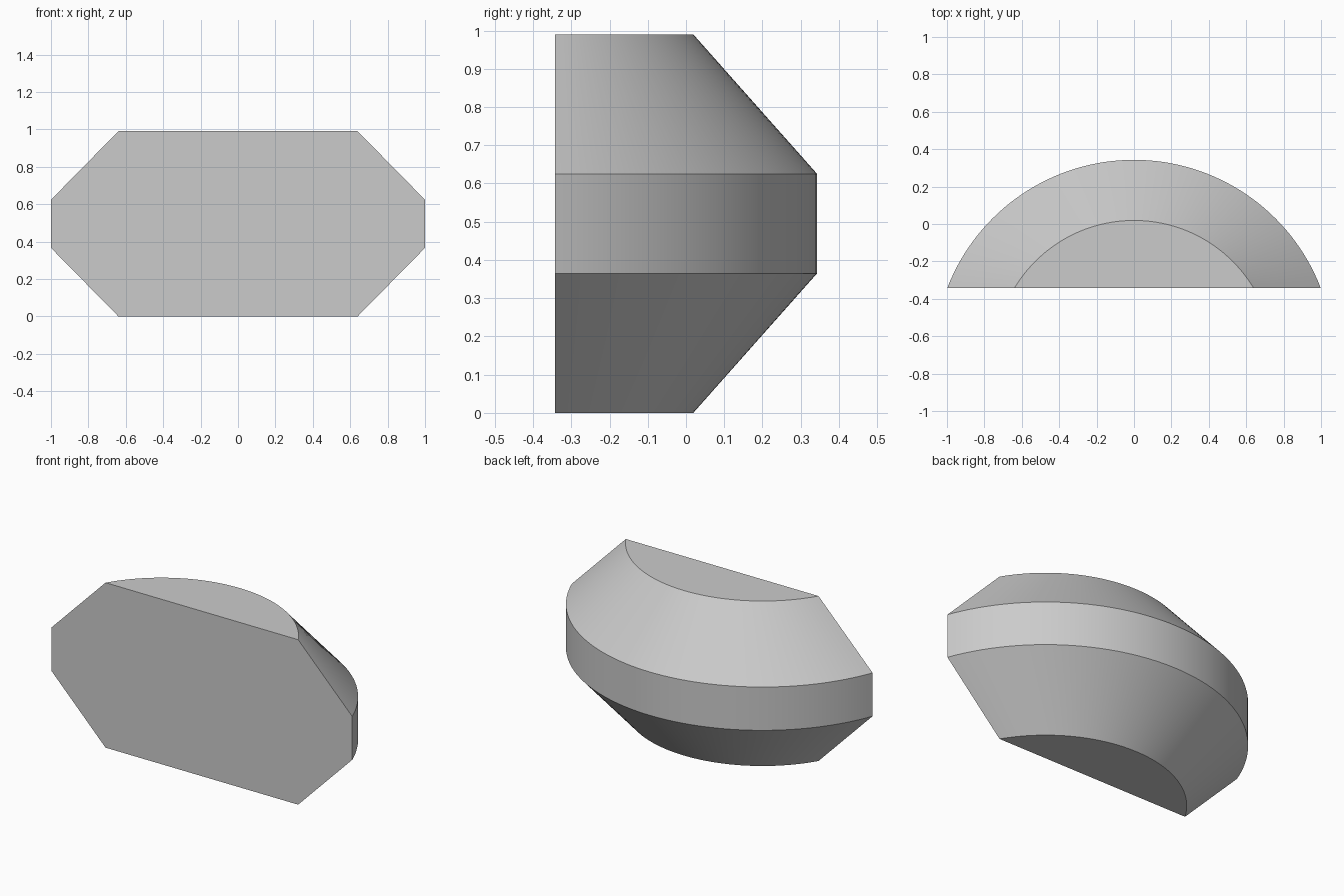
import bpy, bmesh, math

cube = bpy.data.objects.get("Cube")
if cube:
    bpy.data.objects.remove(cube, do_unlink=True)

BACK_Y = -0.343      # flat face
AXIS_Y = -0.727      # shared centre of the arcs
SEGMENTS = 64
# (radius, height) of each arc from bottom to top
PROFILE = [(0.746, 0.0), (1.07, 0.365), (1.07, 0.625), (0.746, 0.99)]

grey = bpy.data.materials.new("plain grey")
grey.use_nodes = True
colour = (0.6, 0.6, 0.6, 1)
grey.diffuse_color = colour
grey.node_tree.nodes["Principled BSDF"].inputs["Base Color"].default_value = colour


def arc(bm, radius, z):
    """Arc bulging to +y, ending on the flat face."""
    half = math.acos((BACK_Y - AXIS_Y) / radius)
    angles = [half * (1 - 2 * i / SEGMENTS) for i in range(SEGMENTS + 1)]
    return [bm.verts.new((radius * math.sin(a), AXIS_Y + radius * math.cos(a), z))
            for a in angles]


bm = bmesh.new()
rings = [arc(bm, r, z) for r, z in PROFILE]

# Curved bands between neighbouring arcs
for low, high in zip(rings, rings[1:]):
    for i in range(SEGMENTS):
        bm.faces.new((low[i], low[i + 1], high[i + 1], high[i]))

# Bottom, top and flat front
bm.faces.new(rings[0])
bm.faces.new(rings[-1])
bm.faces.new([r[0] for r in rings] + [r[-1] for r in reversed(rings)])
bmesh.ops.recalc_face_normals(bm, faces=bm.faces)

mesh = bpy.data.meshes.new("half_drum_body")
bm.to_mesh(mesh)
bm.free()
mesh.materials.append(grey)
body = bpy.data.objects.new("half_drum_body", mesh)
bpy.context.collection.objects.link(body)

# Smooth the curved bands, keep their borders sharp
bpy.ops.object.select_all(action="DESELECT")
body.select_set(True)
bpy.context.view_layer.objects.active = body
bpy.ops.object.shade_smooth_by_angle(angle=math.radians(30))
